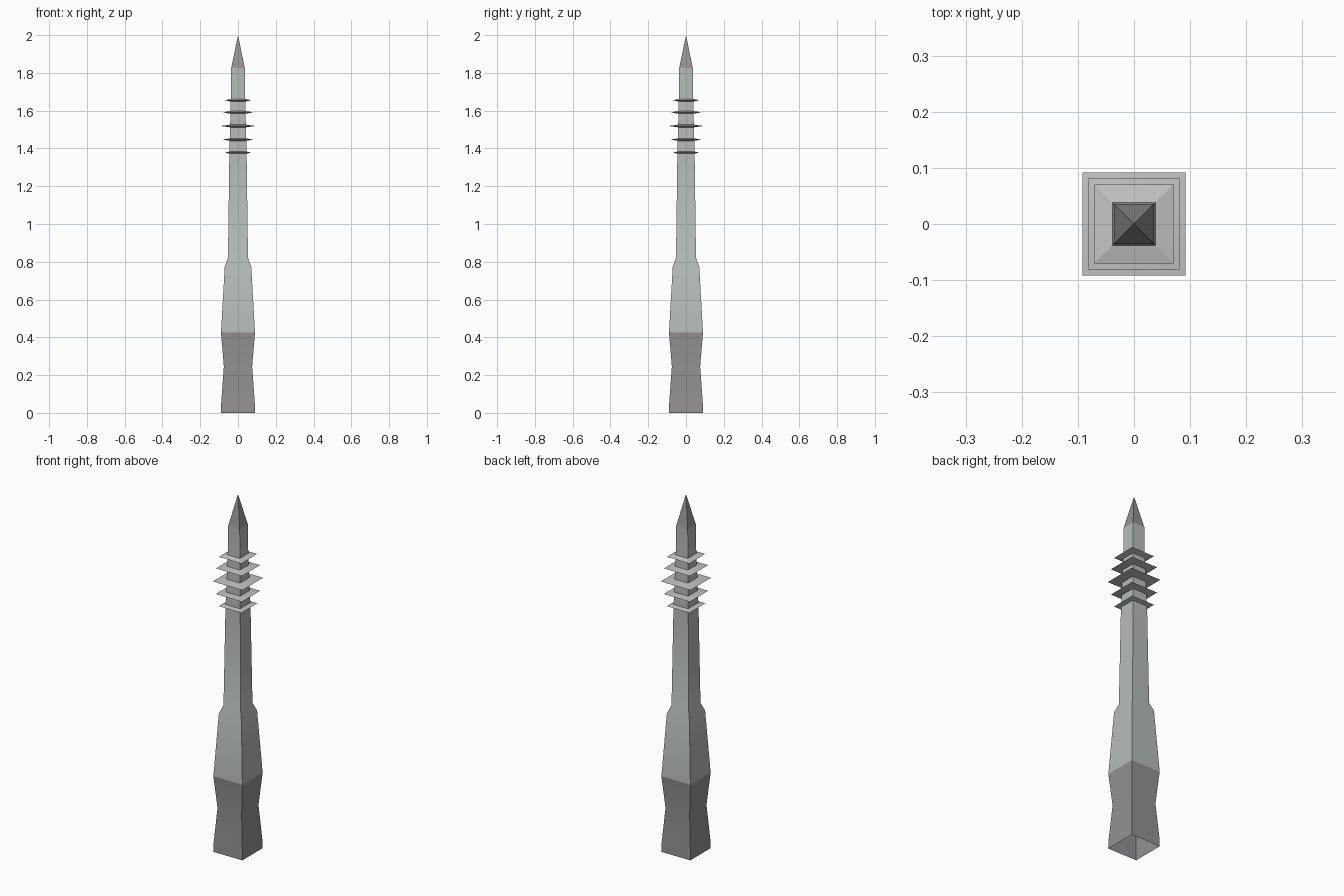
import bpy, math

if "Cube" in bpy.data.objects:
    bpy.data.objects.remove(bpy.data.objects["Cube"])


def material(name, rgb):
    m = bpy.data.materials.new(name)
    m.diffuse_color = (*rgb, 1.0)
    m.use_nodes = True
    m.node_tree.nodes["Principled BSDF"].inputs["Base Color"].default_value = m.diffuse_color
    return m


SHAFT = material("pale green grey", (0.46, 0.51, 0.47))
GRIP = material("purple grey", (0.30, 0.28, 0.31))
FIN = material("light grey", (0.55, 0.55, 0.55))


def square_loft(name, rings, mat, angle=20):
    """Stack of square rings (half width, z); half width 0 closes to a point."""
    verts, faces, prev = [], [], None
    for h, z in rings:
        start = len(verts)
        corners = [(-h, -h, z), (h, -h, z), (h, h, z), (-h, h, z)] if h else [(0, 0, z)]
        verts += corners
        ring = [start + i % len(corners) for i in range(4)]
        if prev:
            for i in range(4):
                j = (i + 1) % 4
                f = [prev[i], prev[j], ring[j], ring[i]]
                faces.append(list(dict.fromkeys(f)))
        prev = ring
    me = bpy.data.meshes.new(name)
    me.from_pydata(verts, [], faces)
    me.materials.append(mat)
    ob = bpy.data.objects.new(name, me)
    bpy.context.collection.objects.link(ob)
    bpy.ops.object.select_all(action='DESELECT')
    ob.select_set(True)
    bpy.context.view_layer.objects.active = ob
    bpy.ops.object.shade_smooth_by_angle(angle=math.radians(angle))
    return ob


# Waisted base, open underneath
square_loft("base", [(0.09, 0), (0.089, 0.05), (0.075, 0.245), (0.09, 0.425)], GRIP)

# Tapering shaft with a shoulder
square_loft("shaft", [(0.09, 0.425), (0.07, 0.775), (0.053, 0.82),
                      (0.046, 1.35), (0.037, 1.70), (0.036, 1.825)], SHAFT, 40)

# Pointed tip
square_loft("tip", [(0.036, 1.825), (0, 2.0)], GRIP)

# Thin bevelled fins around the upper shaft
for i, (h, z) in enumerate([(0.07, 1.378), (0.081, 1.447), (0.092, 1.519),
                            (0.081, 1.591), (0.07, 1.655)]):
    square_loft(f"fin_{i + 1}", [(0.036, z - 0.008), (h, z), (0.036, z + 0.008)], FIN, 15)
